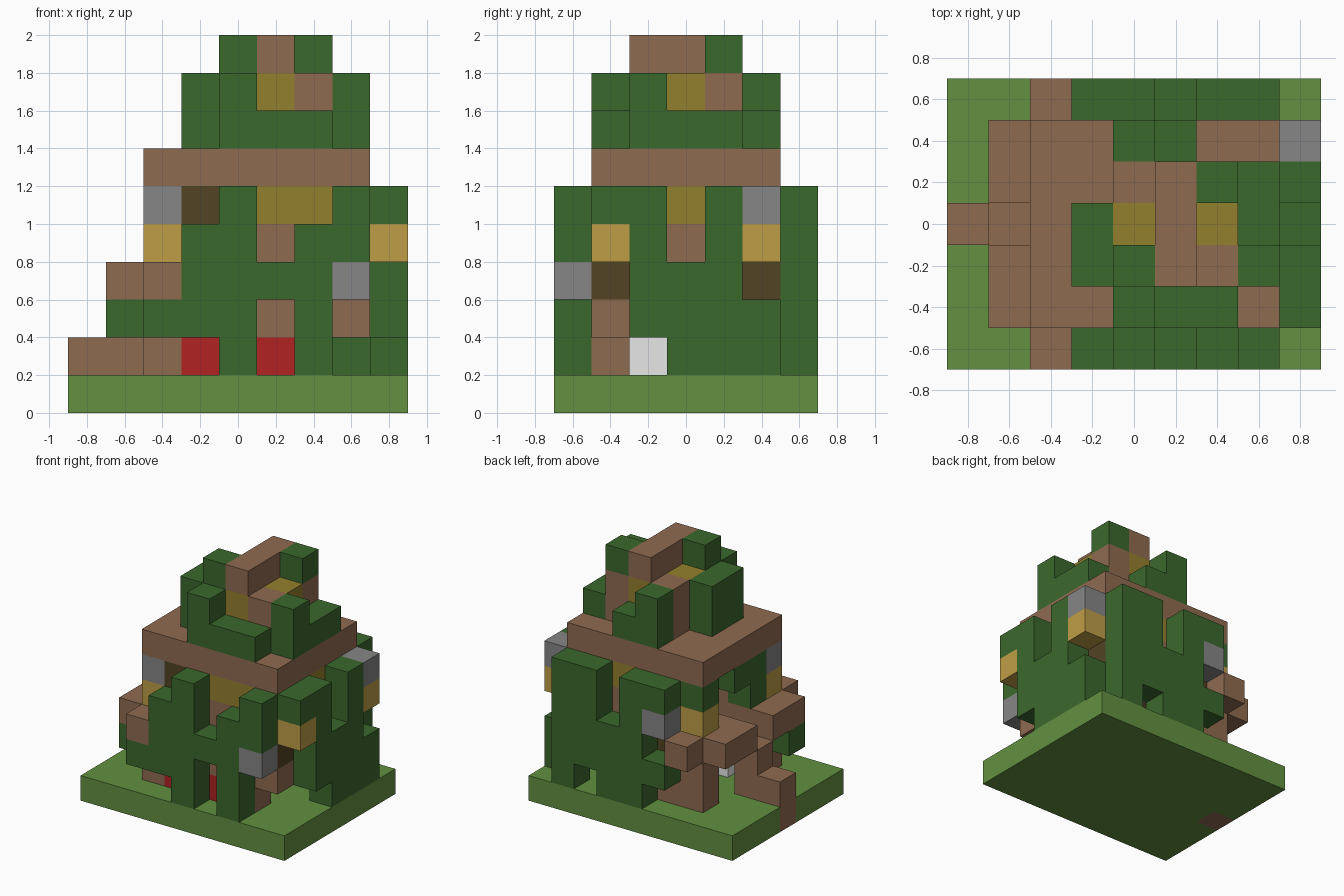
import bpy
import bmesh
from mathutils import Vector

cube = bpy.data.objects.get("Cube")
if cube:
    bpy.data.objects.remove(cube, do_unlink=True)

CELL = 0.2
SHIFT = Vector((-0.9, -0.7, 0))


def make_material(name, hex_code):
    channels = [c / 255 for c in bytes.fromhex(hex_code)]
    linear = [c / 12.92 if c < 0.04 else ((c + 0.055) / 1.055) ** 2.4 for c in channels]
    mat = bpy.data.materials.new(name)
    mat.use_nodes = True
    mat.diffuse_color = (*linear, 1)
    mat.node_tree.nodes["Principled BSDF"].inputs["Base Color"].default_value = (*linear, 1)
    return mat


GRASS = make_material("grass green", "629040")
LEAF = make_material("leaf green", "3B682C")
WOOD = make_material("brown wood", "8F6B50")
DARK = make_material("dark wood", "524423")
GLASS = make_material("olive glass", "94802D")
LAMP = make_material("lamp yellow", "BF9D46")
STONE = make_material("stone grey", "868686")
RED = make_material("blanket red", "B22222")
WHITE = make_material("pillow white", "FFFFFF")

cells = {}   # grid cell -> (part name, material); later blocks replace earlier ones


def span(value):
    return range(value[0], value[1] + 1) if isinstance(value, tuple) else (value,)


def block(part, mat, x, y, z):
    for i in span(x):
        for j in span(y):
            for k in span(z):
                cells[i, j, k] = (part, mat)


def clear(x, y, z):
    for i in span(x):
        for j in span(y):
            for k in span(z):
                cells.pop((i, j, k), None)


# Ground slab and entrance steps
block("ground", GRASS, (0, 8), (0, 6), 0)
block("entrance_steps", WOOD, 0, 3, (0, 1))
block("entrance_steps", WOOD, 1, 3, (1, 2))

# Beds under the floor: red blanket, white pillow
for x in (3, 5):
    block("bed_blanket", RED, x, 1, 1)
    block("bed_pillow", WHITE, x, 2, 1)

# Posts and floor
block("floor", WOOD, (3, 7), (1, 5), 2)
for x, y in ((2, 1), (6, 1), (2, 5), (3, 5)):
    block("floor_post", WOOD, x, y, 1)
block("floor_post", WOOD, 2, 5, 2)

# House walls with windows and corner posts, hollow inside
block("house_wall", WOOD, (3, 7), (1, 5), (3, 4))
block("house_window", GLASS, (3, 7), (1, 5), 5)
for x in (3, 7):
    for y in (1, 5):
        block("corner_post", DARK, x, y, (3, 5))
clear((4, 6), (2, 4), (3, 5))
clear(3, 3, (3, 4))

# Balcony
for y in ((1, 2), (4, 5)):
    block("balcony", WOOD, (1, 2), y, 3)
for y in (0, 6):
    block("balcony", WOOD, 2, y, 3)

# Roof slab
block("roof", WOOD, (2, 7), (1, 5), 6)

# Turret with corner posts, windows and a ridge
block("turret_window", GLASS, (4, 6), (2, 4), (7, 8))
for x in (4, 6):
    for y in (2, 4):
        block("turret_post", WOOD, x, y, (7, 8))
block("turret_ridge", WOOD, 5, (2, 4), 9)

# Leaves around the turret
for x, y, top in ((3, (2, 3), 8), (4, 1, 8), ((5, 6), 1, 7), (7, 2, 8),
                  (7, (3, 4), 7), (4, 5, 8), (5, 5, 7)):
    block("turret_leaves", LEAF, x, y, (7, top))
block("turret_leaves", LEAF, 4, 2, 9)
block("turret_leaves", LEAF, 6, 4, 9)

# Leaves in front
for x, low, top in ((2, 2, 2), (3, 2, 4), (4, 1, 5), (5, 3, 3), (6, 1, 4), (7, 4, 5)):
    block("front_leaves", LEAF, x, 0, (low, top))

# Leaves at the back
for x, low, top in ((3, 2, 2), (3, 5, 5), (4, 1, 5), (5, 1, 3), (6, 2, 5), (7, 1, 5)):
    block("back_leaves", LEAF, x, 6, (low, top))

# Leaves on the left side
for y, low, top in ((1, 5, 5), (2, 2, 5), (3, 1, 3), (4, 1, 5), (5, 1, 2)):
    block("left_leaves", LEAF, 8, y, (low, top))

# Leaves on the right side
block("right_leaves", LEAF, 1, 1, 2)
block("right_leaves", LEAF, 2, 5, 5)
block("right_leaves", LEAF, 2, 2, (4, 5))
block("right_leaves", LEAF, 2, 3, 5)

# Lanterns: yellow lamp, some with a stone cap
for x, y in ((2, 1), (8, 5)):
    block("lantern_lamp", LAMP, x, y, 4)
    block("lantern_cap", STONE, x, y, 5)
for x, y in ((2, 5), (8, 1)):
    block("lantern_lamp", LAMP, x, y, 4)

# Loose stones caught in the leaves
block("front_stone", STONE, 7, 0, 3)
block("back_stone", STONE, 3, 6, 4)


# Turn each part into one mesh, keeping only exposed faces
def build_part(part, mat):
    bm = bmesh.new()
    for cell, owner in cells.items():
        if owner[0] != part:
            continue
        for axis in range(3):
            for side in (0, 1):
                step = Vector((0, 0, 0))
                step[axis] = 2 * side - 1
                if tuple(int(c + s) for c, s in zip(cell, step)) in cells:
                    continue
                u, v = (axis + 1) % 3, (axis + 2) % 3
                ring = []
                for du, dv in ((0, 0), (1, 0), (1, 1), (0, 1)):
                    p = Vector(cell)
                    p[axis] += side
                    p[u] += du
                    p[v] += dv
                    ring.append(bm.verts.new(p * CELL + SHIFT))
                bm.faces.new(ring if side else ring[::-1])
    bmesh.ops.remove_doubles(bm, verts=bm.verts, dist=0.001)
    bmesh.ops.dissolve_limit(bm, angle_limit=0.01, verts=bm.verts, edges=bm.edges)
    mesh = bpy.data.meshes.new(part)
    bm.to_mesh(mesh)
    bm.free()
    mesh.materials.append(mat)
    bpy.context.collection.objects.link(bpy.data.objects.new(part, mesh))


for part, mat in dict(cells.values()).items():
    build_part(part, mat)
